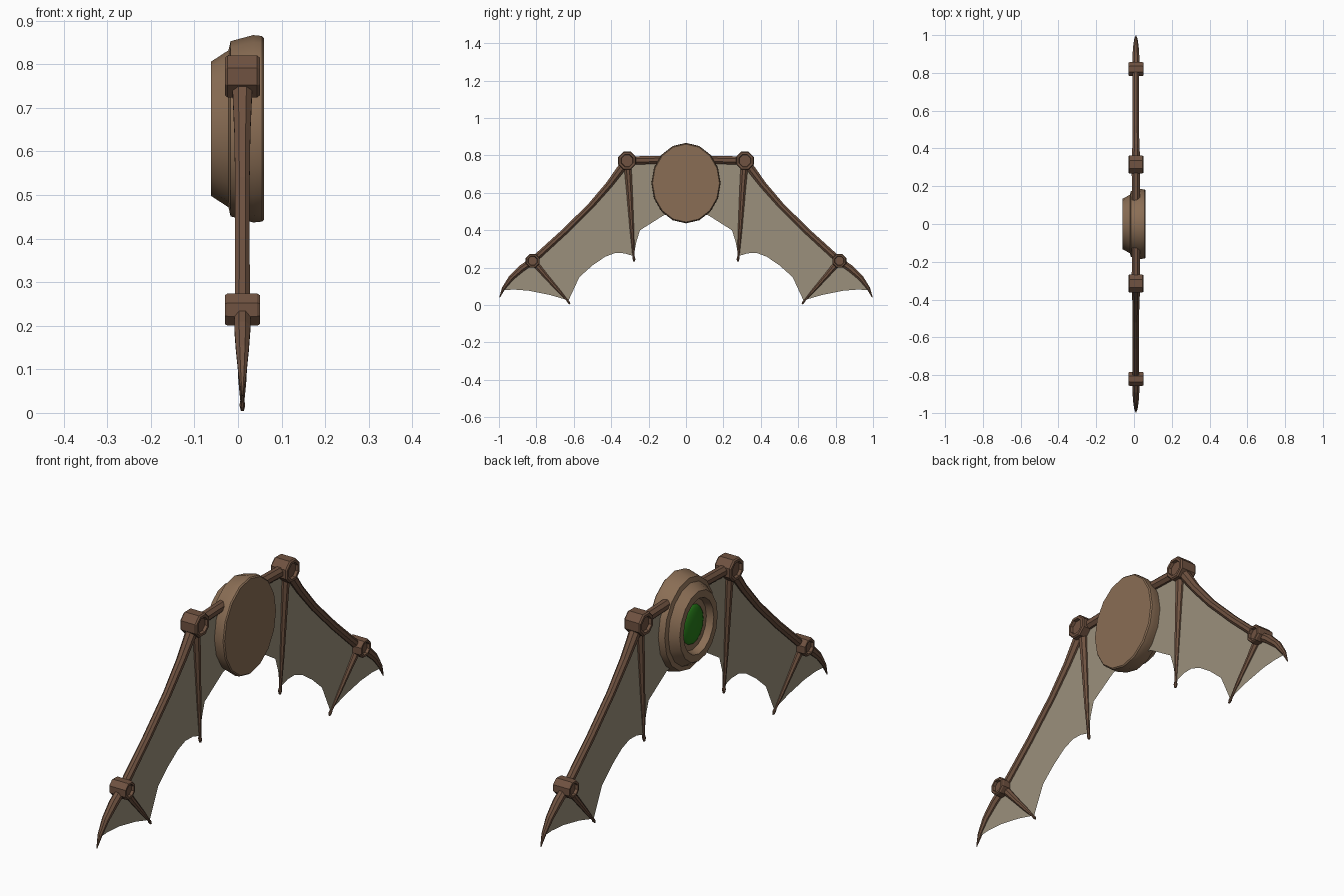
import bpy, bmesh, math
from mathutils import Vector

if "Cube" in bpy.data.objects:
    bpy.data.objects.remove(bpy.data.objects["Cube"])

MID = 0.01  # x plane of the wings


def material(name, rgb):
    m = bpy.data.materials.new(name)
    m.diffuse_color = (*rgb, 1)
    m.use_nodes = True
    m.node_tree.nodes["Principled BSDF"].inputs["Base Color"].default_value = m.diffuse_color
    return m


wood = material("brown", (0.255, 0.155, 0.09))
bone = material("dark_brown", (0.16, 0.085, 0.052))
skin = material("membrane_tan", (0.33, 0.28, 0.2))
green = material("green", (0.02, 0.2, 0.01))


def finish(name, bm, mat, mirror=False, smooth=None):
    bmesh.ops.recalc_face_normals(bm, faces=bm.faces)
    me = bpy.data.meshes.new(name)
    bm.to_mesh(me)
    bm.free()
    me.materials.append(mat)
    ob = bpy.data.objects.new(name, me)
    bpy.context.collection.objects.link(ob)
    if mirror:
        mod = ob.modifiers.new("mirror", 'MIRROR')
        mod.use_axis = (False, True, False)
        mod.use_mirror_merge = False
    if smooth:
        bpy.ops.object.select_all(action='DESELECT')
        ob.select_set(True)
        bpy.context.view_layer.objects.active = ob
        bpy.ops.object.shade_smooth_by_angle(angle=math.radians(smooth))
    return ob


def skin_rings(bm, rings):
    rings = [[bm.verts.new(p) for p in r] for r in rings]
    n = len(rings[0])
    for a, b in zip(rings, rings[1:]):
        for i in range(n):
            j = (i + 1) % n
            bm.faces.new((a[i], a[j], b[j], b[i]))
    bm.faces.new(rings[0])
    bm.faces.new(rings[-1])


def lathe(name, profile, centre, mat, sides, squash=1.0, turn=0.0, **kw):
    """Turned part about the x axis; profile is (x, radius)."""
    cy, cz = centre
    bm = bmesh.new()
    rings = []
    for x, r in profile:
        angles = [turn + 2 * math.pi * i / sides for i in range(sides)]
        rings.append([(x, cy + r * squash * math.sin(a), cz + r * math.cos(a)) for a in angles])
    skin_rings(bm, rings)
    return finish(name, bm, mat, **kw)


def limb(name, path, radii, mat=bone, sides=8):
    """Tapered tube along a (y, z) path in the wing plane, mirrored."""
    pts = [Vector((MID, y, z)) for y, z in path]
    bm = bmesh.new()
    rings = []
    for k, (p, r) in enumerate(zip(pts, radii)):
        t = (pts[min(k + 1, len(pts) - 1)] - pts[max(k - 1, 0)]).normalized()
        n = Vector((0, -t.z, t.y))
        ring = []
        for i in range(sides):
            a = 2 * math.pi * (i + 0.5) / sides
            ring.append(p + r * (math.cos(a) * Vector((1, 0, 0)) + math.sin(a) * n))
        rings.append(ring)
    skin_rings(bm, rings)
    return finish(name, bm, mat, mirror=True)


# oval body with stepped rim and recessed front
body = [(0.06, 0.208), (0.055, 0.213), (0.035, 0.215), (-0.017, 0.201), (-0.022, 0.18),
        (-0.062, 0.154), (-0.062, 0.122), (-0.032, 0.112), (-0.03, 0.08)]
lathe("body_disc", body, (0, 0.652), wood, 16, squash=0.86, smooth=30)

# green domed lens in the recess
dome = [(-0.028 - 0.022 * math.sin(a), 0.088 * math.cos(a))
        for a in [i * math.pi / 2 / 5.2 for i in range(6)]]
lathe("lens", dome, (0, 0.652), green, 16, squash=0.86, smooth=40)

# joints with recessed hubs on both ends
shoulder, wrist = (0.315, 0.772), (0.82, 0.237)
for name, c, r in (("elbow_joint", shoulder, 0.052), ("wrist_joint", wrist, 0.04)):
    half = [(-0.028, r * 0.35), (-0.028, r * 0.62), (-0.04, r * 0.68), (-0.04, r * 0.9), (-0.034, r)]
    prof = [(MID + x, q) for x, q in half] + [(MID - x, q) for x, q in reversed(half)]
    lathe(name, prof, c, bone, 8, turn=math.pi / 8, mirror=True)

# wing bones
limb("upper_arm", [(0.1, 0.778), shoulder], [0.023, 0.024])
limb("forearm", [shoulder, (0.41, 0.645), (0.51, 0.53), (0.65, 0.392), wrist],
     [0.026, 0.02, 0.018, 0.018, 0.019])
limb("inner_finger", [(0.313, 0.76), (0.303, 0.62), (0.289, 0.4), (0.28, 0.26), (0.278, 0.247), (0.277, 0.233)],
     [0.022, 0.018, 0.012, 0.006, 0.008, 0.005])
limb("outer_finger", [wrist, (0.75, 0.156), (0.68, 0.076), (0.637, 0.027), (0.629, 0.018), (0.621, 0.006)],
     [0.02, 0.014, 0.01, 0.005, 0.007, 0.004])
limb("wing_claw", [wrist, (0.88, 0.195), (0.935, 0.145), (0.975, 0.09), (0.997, 0.04)],
     [0.02, 0.02, 0.016, 0.01, 0.002])

# membrane panels between the bones
panels = {
    "inner_membrane": [(0.05, 0.775), (0.313, 0.772), (0.28, 0.262), (0.265, 0.34), (0.246, 0.4),
                       (0.22, 0.432), (0.19, 0.456), (0.12, 0.48), (0.05, 0.495)],
    "middle_membrane": [shoulder, (0.41, 0.645), (0.51, 0.53), (0.65, 0.392), wrist, (0.628, 0.025),
                        (0.605, 0.085), (0.57, 0.15), (0.5, 0.212), (0.433, 0.258), (0.38, 0.278),
                        (0.33, 0.277), (0.28, 0.262)],
    "outer_membrane": [wrist, (0.88, 0.195), (0.935, 0.145), (0.975, 0.09), (0.99, 0.055), (0.97, 0.08),
                       (0.92, 0.083), (0.84, 0.077), (0.73, 0.055), (0.628, 0.025)],
}
for name, outline in panels.items():
    bm = bmesh.new()
    bm.faces.new([bm.verts.new((MID, y, z)) for y, z in outline])
    bmesh.ops.triangulate(bm, faces=bm.faces)
    finish(name, bm, skin, mirror=True)
